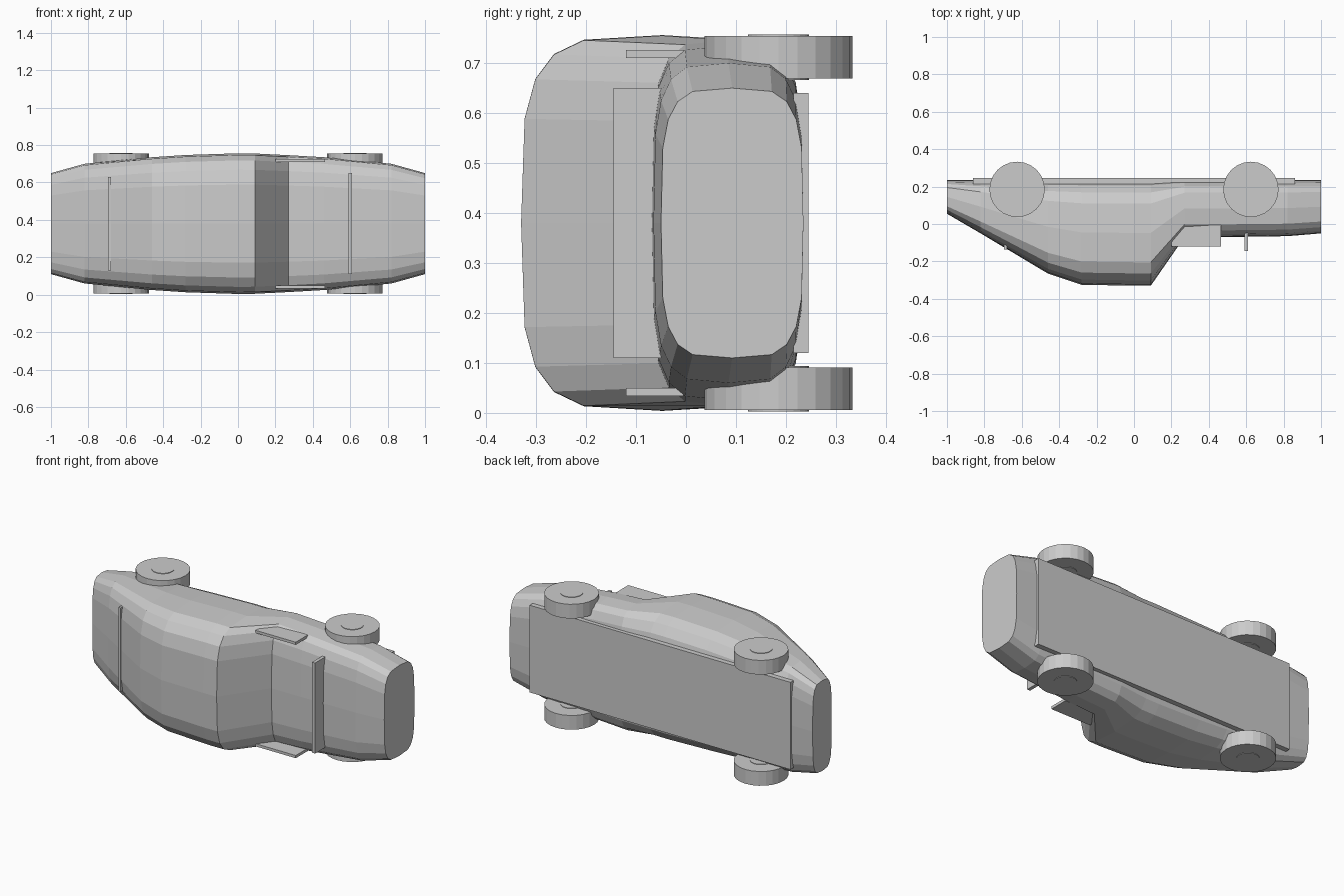
import bpy, bmesh, math
from mathutils import Matrix

if "Cube" in bpy.data.objects:
    bpy.data.objects.remove(bpy.data.objects["Cube"], do_unlink=True)

MID = 0.38      # mid plane of the car, which lies on its side
FLOOR = 0.235   # underside of the body

grey = bpy.data.materials.new("light_grey")
grey.use_nodes = True
grey.diffuse_color = (0.6, 0.6, 0.6, 1)
grey.node_tree.nodes["Principled BSDF"].inputs["Base Color"].default_value = (0.6, 0.6, 0.6, 1)


def finish(name, bm):
    bmesh.ops.recalc_face_normals(bm, faces=bm.faces)
    mesh = bpy.data.meshes.new(name)
    bm.to_mesh(mesh)
    bm.free()
    mesh.materials.append(grey)
    obj = bpy.data.objects.new(name, mesh)
    bpy.context.collection.objects.link(obj)
    return obj


def box(name, x, y, z):
    bm = bmesh.new()
    size = Matrix.Diagonal((x[1] - x[0], y[1] - y[0], z[1] - z[0], 1))
    centre = Matrix.Translation([sum(r) / 2 for r in (x, y, z)])
    bmesh.ops.create_cube(bm, size=1, matrix=centre @ size)
    return finish(name, bm)


def cylinder(name, x, y, z, radius, depth):
    bm = bmesh.new()
    bmesh.ops.create_cone(bm, cap_ends=True, segments=24, radius1=radius, radius2=radius,
                          depth=depth, matrix=Matrix.Translation((x, y, z)))
    return finish(name, bm)


def rounded(value):
    return math.copysign(math.sqrt(abs(value)), value)


def loft(name, stations, sides=20):
    bm = bmesh.new()
    rings = []
    for x, roof, half in stations:
        cy, hy = (roof + FLOOR) / 2, (FLOOR - roof) / 2
        angles = [2 * math.pi * i / sides for i in range(sides)]
        rings.append([bm.verts.new((x, cy + hy * rounded(math.cos(a)),
                                    MID + half * rounded(math.sin(a)))) for a in angles])
    for a, b in zip(rings, rings[1:]):
        for i in range(sides):
            j = (i + 1) % sides
            bm.faces.new((a[i], a[j], b[j], b[i]))
    bm.faces.new(rings[0])
    bm.faces.new(rings[-1])
    return finish(name, bm)


# Body shell: position along the car, roof line, half width
loft("body", [(-1, 0.055, 0.27), (-0.82, -0.05, 0.32), (-0.46, -0.265, 0.355),
              (-0.28, -0.325, 0.367), (0, -0.33, 0.376), (0.09, -0.33, 0.375),
              (0.27, -0.07, 0.366), (0.46, -0.07, 0.355), (0.82, -0.065, 0.32),
              (1, -0.05, 0.27)])

# Floor plate and cross bars
box("floor_plate", (-0.86, 0.86), (0.215, 0.245), (0.12, 0.64))
box("front_bar", (0.59, 0.61), (-0.145, 0), (0.11, 0.65))
box("rear_bar", (-0.695, -0.68), (-0.135, 0), (0.13, 0.63))

# Wheels, hubs and side fins on both sides
for side, label in ((1, "left"), (-1, "right")):
    fin = MID + side * 0.338
    box(label + "_fin", (0.2, 0.465), (-0.12, -0.005), (fin - 0.008, fin + 0.008))
    for x, end in ((0.625, "front"), (-0.625, "rear")):
        z = MID + side * 0.3315
        cylinder(f"{end}_{label}_wheel", x, 0.185, z, 0.148, 0.085)
        cylinder(f"{end}_{label}_hub", x, 0.185, z, 0.061, 0.091)
